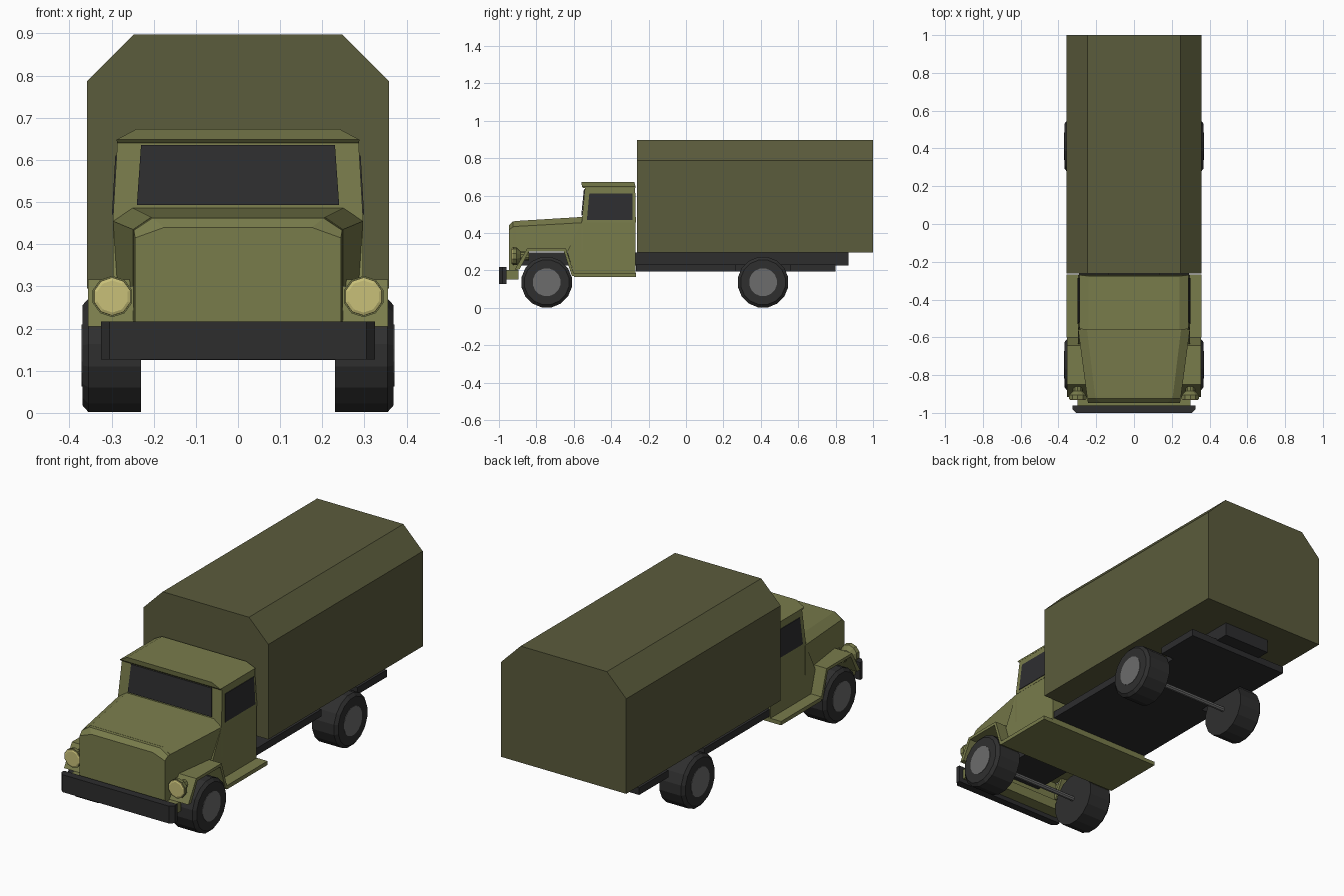
import bpy, bmesh, math

if "Cube" in bpy.data.objects:
    bpy.data.objects.remove(bpy.data.objects["Cube"])


def material(name, r, g, b):
    m = bpy.data.materials.new(name)
    m.diffuse_color = (r, g, b, 1)
    m.use_nodes = True
    m.node_tree.nodes["Principled BSDF"].inputs["Base Color"].default_value = m.diffuse_color
    return m


OLIVE = material("olive_cab", 0.19, 0.20, 0.071)
CANVAS = material("dark_olive_cargo", 0.104, 0.106, 0.045)
DARK = material("chassis_black", 0.026, 0.026, 0.027)
TYRE = material("tyre_black", 0.028, 0.028, 0.028)
GLASS = material("window_dark", 0.027, 0.027, 0.029)
HUB = material("hub_grey", 0.15, 0.15, 0.15)
LAMP = material("lamp_yellow", 0.58, 0.53, 0.19)


def loft(name, rings, mat):
    """Skin a list of equally long point rings and cap both ends."""
    bm = bmesh.new()
    vs = [[bm.verts.new(p) for p in ring] for ring in rings]
    n = len(vs[0])
    for a, b in zip(vs, vs[1:]):
        for i in range(n):
            j = (i + 1) % n
            bm.faces.new((a[i], a[j], b[j], b[i]))
    bm.faces.new(vs[0][::-1])
    bm.faces.new(vs[-1])
    bmesh.ops.recalc_face_normals(bm, faces=bm.faces)
    me = bpy.data.meshes.new(name)
    bm.to_mesh(me)
    bm.free()
    me.materials.append(mat)
    ob = bpy.data.objects.new(name, me)
    bpy.context.collection.objects.link(ob)
    return ob


def side_prism(name, profile, x0, x1, mat):
    """Extrude a (y, z) profile along x."""
    return loft(name, [[(x, y, z) for y, z in profile] for x in (x0, x1)], mat)


def box(name, x0, x1, y0, y1, z0, z1, mat):
    return side_prism(name, [(y0, z0), (y1, z0), (y1, z1), (y0, z1)], x0, x1, mat)


def shoulder(y, w, zb, zc, wt, zt):
    """Symmetric cross-section with chamfered top corners."""
    return [(-w, y, zb), (w, y, zb), (w, y, zc), (wt, y, zt), (-wt, y, zt), (-w, y, zc)]


def rect(z, w, y0, y1):
    return [(-w, y0, z), (w, y0, z), (w, y1, z), (-w, y1, z)]


def turned_x(name, prof, y, z, n, mat):
    """Lathe around an x axis; prof is a list of (x, radius)."""
    return loft(name, [[(x, y + r * math.cos(2 * math.pi * (i + .5) / n),
                         z + r * math.sin(2 * math.pi * (i + .5) / n)) for i in range(n)]
                       for x, r in prof], mat)


def turned_y(name, prof, x, z, n, mat):
    return loft(name, [[(x + r * math.cos(2 * math.pi * (i + .5) / n), y,
                         z + r * math.sin(2 * math.pi * (i + .5) / n)) for i in range(n)]
                       for y, r in prof], mat)


# Cargo body
loft("cargo_body", [shoulder(y, .358, .295, .787, .247, .898) for y in (-.263, 1)], CANVAS)

# Chassis: narrow frame, wide lower deck notched for the rear wheels
box("chassis_frame", -.135, .135, -.93, .87, .225, .295, DARK)
box("deck_front", -.292, .292, -.268, .265, .195, .232, DARK)
box("deck_middle", -.215, .215, .265, .56, .195, .232, DARK)
box("deck_rear", -.292, .292, .56, .80, .195, .232, DARK)

# Cab lower body and upper cabin
side_prism("cab_body", [(-.27, .168), (-.27, .46), (-.555, .46), (-.635, .30), (-.595, .168)],
           -.296, .296, OLIVE)
loft("cab_upper", [rect(.455, .297, -.558, -.268), rect(.645, .286, -.540, -.272)], OLIVE)
box("running_board", -.357, .357, -.60, -.268, .165, .185, OLIVE)

# Roof with front brow
loft("roof", [rect(.640, .287, -.548, -.270), rect(.648, .288, -.556, -.270),
              rect(.673, .241, -.560, -.276)], OLIVE)

# Windows as thin plates
WIND = [(-.24, -.555, .493), (.24, -.555, .493), (.23, -.541, .635), (-.23, -.541, .635)]
loft("windscreen", [WIND, [(x, y - .005, z) for x, y, z in WIND]], GLASS)
for s in (-1, 1):
    pane = [(s * .294, -.53, .47), (s * .294, -.285, .47),
            (s * .286, -.285, .61), (s * .286, -.517, .61)]
    loft("side_window", [pane, [(x + s * .005, y, z) for x, y, z in pane]], GLASS)

# Hood and nose panel
loft("hood", [shoulder(-.552, .297, .30, .455, .25, .486),
              shoulder(-.91, .249, .30, .435, .206, .464)], OLIVE)
loft("nose", [shoulder(-.90, .249, .20, .435, .207, .464),
              shoulder(-.925, .247, .20, .433, .203, .462),
              shoulder(-.947, .244, .20, .415, .175, .440)], OLIVE)

# Front bumper with swept ends and its mount
bump = [(-.325, -.96), (.325, -.96), (.325, -.98), (.305, -1), (-.305, -1), (-.325, -.98)]
loft("bumper", [[(x, y, z) for x, y in bump] for z in (.127, .217)], DARK)
box("bumper_mount", -.30, .30, -.967, -.895, .150, .202, OLIVE)

ARCH = [(-.915, .205), (-.85, .316), (-.642, .316), (-.595, .17),
        (-.61, .17), (-.653, .301), (-.840, .301), (-.89, .205)]
for s in (-1, 1):
    # Front fender arch
    side_prism("front_fender", ARCH, s * .24, s * .356, OLIVE)
    # Headlight: cup and lens
    turned_y("headlight_housing", [(-.84, .022), (-.885, .026), (-.905, .047), (-.926, .049)],
             s * .298, .276, 10, OLIVE)
    turned_y("headlight_lens", [(-.920, .046), (-.930, .045), (-.933, .038)],
             s * .298, .276, 10, LAMP)
    # Wheels
    for y in (-.745, .412):
        turned_x("tyre", [(s * .230, .137), (s * .355, .137), (s * .369, .121)],
                 y, .1365, 16, TYRE)
        turned_x("hub", [(s * .36, .075), (s * .371, .075)], y, .1365, 16, HUB)

# Axles
for y in (-.745, .412):
    turned_x("axle", [(-.24, .013), (.24, .013)], y, .1375, 8, HUB)
